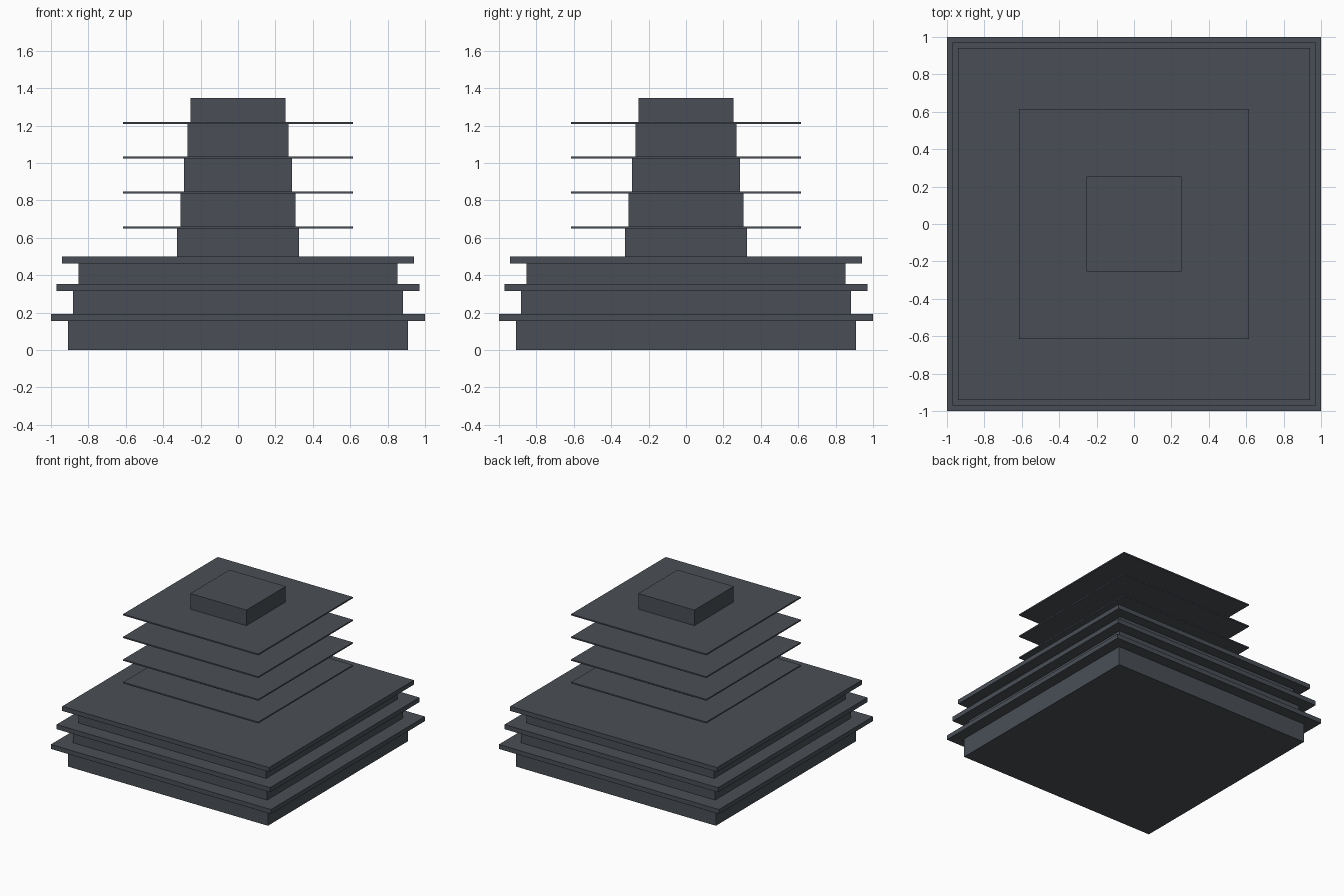
import bpy

if "Cube" in bpy.data.objects:
    bpy.data.objects.remove(bpy.data.objects["Cube"])

slate = bpy.data.materials.new("slate_grey")
slate.diffuse_color = (0.068, 0.078, 0.094, 1.0)
slate.use_nodes = True
slate.node_tree.nodes["Principled BSDF"].inputs["Base Color"].default_value = slate.diffuse_color


def slab(name, half, z0, z1):
    """Square block with the given half width between two heights."""
    bpy.ops.mesh.primitive_cube_add(size=2, location=(0, 0, (z0 + z1) / 2))
    ob = bpy.context.object
    ob.name = name
    ob.scale = (half, half, (z1 - z0) / 2)
    bpy.ops.object.transform_apply(location=False, rotation=False, scale=True)
    ob.data.materials.append(slate)


# Podium: three storeys, each capped by an overhanging ledge
podium = [(0.908, 1.0, 0.0, 0.156, 0.193),
          (0.881, 0.97, 0.193, 0.315, 0.353),
          (0.854, 0.94, 0.353, 0.462, 0.499)]
for i, (wall, ledge, z0, z1, z2) in enumerate(podium, 1):
    slab(f"podium_storey_{i}", wall, z0, z1)
    slab(f"podium_ledge_{i}", ledge, z1, z2)

# Tower: narrowing storeys separated by equal thin wide roofs
base, roof_thick = 0.499, 0.011
for i in range(4):
    roof = 0.650 + 0.1863 * i
    slab(f"tower_storey_{i + 1}", 0.325 - 0.018 * i, base, roof)
    slab(f"tower_roof_{i + 1}", 0.614, roof, roof + roof_thick)
    base = roof + roof_thick

# Top block
slab("top_block", 0.255, base, 1.348)
